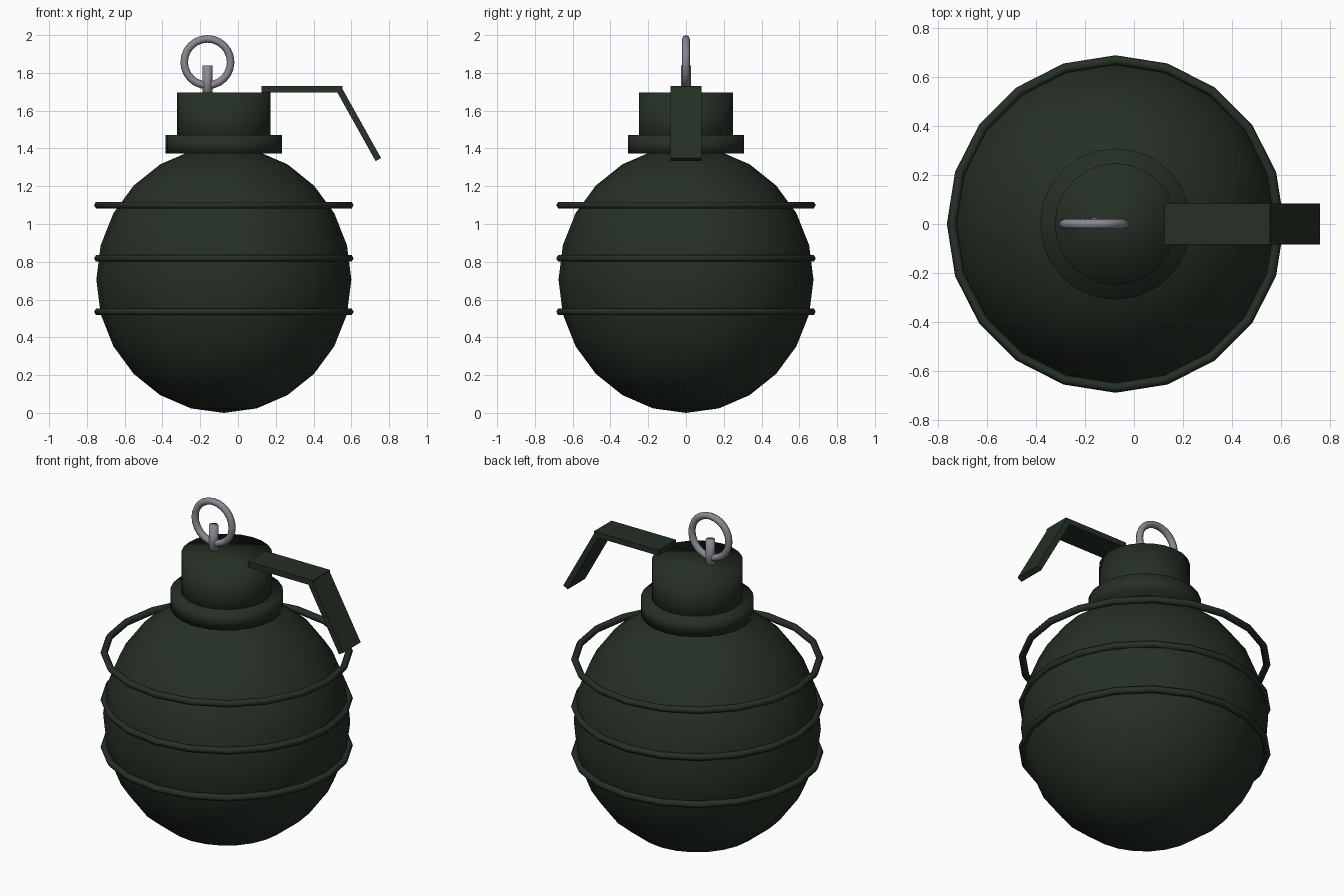
import bpy, math

if "Cube" in bpy.data.objects:
    bpy.data.objects.remove(bpy.data.objects["Cube"])

CX = -0.075          # axis of the body
PIN_X = -0.162       # axis of the pin and ring


def material(name, rgb):
    m = bpy.data.materials.new(name)
    m.diffuse_color = (*rgb, 1)
    m.use_nodes = True
    m.node_tree.nodes["Principled BSDF"].inputs["Base Color"].default_value = m.diffuse_color
    return m


GREEN = material("dark olive green", (0.019, 0.029, 0.019))
STEEL = material("grey steel", (0.25, 0.25, 0.28))


def finish(name, mat, smooth=True):
    ob = bpy.context.object
    ob.name = name
    ob.data.materials.append(mat)
    if smooth:
        bpy.ops.object.shade_smooth()
    return ob


def cylinder(name, x, r, z0, z1, sides, mat):
    bpy.ops.mesh.primitive_cylinder_add(vertices=sides, radius=r, depth=z1 - z0,
                                        location=(x, 0, (z0 + z1) / 2))
    return finish(name, mat)


def torus(name, loc, major, minor, n_major, n_minor, mat, rot=(0, 0, 0)):
    bpy.ops.mesh.primitive_torus_add(location=loc, rotation=rot, major_radius=major,
                                     minor_radius=minor, major_segments=n_major,
                                     minor_segments=n_minor)
    return finish(name, mat)


def plate(name, a, b, thick, width, mat):
    """Flat bar in the xz plane whose centreline runs from a to b."""
    dx, dz = b[0] - a[0], b[1] - a[1]
    bpy.ops.mesh.primitive_cube_add(size=1, location=((a[0] + b[0]) / 2, 0, (a[1] + b[1]) / 2),
                                    rotation=(0, -math.atan2(dz, dx), 0))
    bpy.context.object.scale = (math.hypot(dx, dz), width, thick)
    return finish(name, mat, False)


# Body: slightly tall sphere
bpy.ops.mesh.primitive_uv_sphere_add(segments=24, ring_count=12, radius=0.675,
                                     location=(CX, 0, 0.705))
bpy.context.object.scale.z = 0.705 / 0.675
finish("body", GREEN)

# Three bands of equal size around the body
for i, z in enumerate((0.535, 0.818, 1.10)):
    torus(f"band_{i + 1}", (CX, 0, z), 0.667, 0.02, 20, 6, GREEN)

# Collar and neck
cylinder("collar", CX, 0.308, 1.372, 1.47, 24, GREEN)
cylinder("neck", CX, 0.248, 1.38, 1.695, 24, GREEN)

# Lever: level arm and sloping handle
plate("lever_arm", (0.125, 1.713), (0.553, 1.713), 0.033, 0.166, GREEN)
plate("lever_handle", (0.537, 1.71), (0.743, 1.341), 0.033, 0.166, GREEN)

# Pin and pull ring
cylinder("pin", PIN_X, 0.026, 1.66, 1.84, 12, STEEL)
torus("pull_ring", (PIN_X, 0, 1.857), 0.123, 0.02, 24, 8, STEEL, (math.pi / 2, 0, 0))
